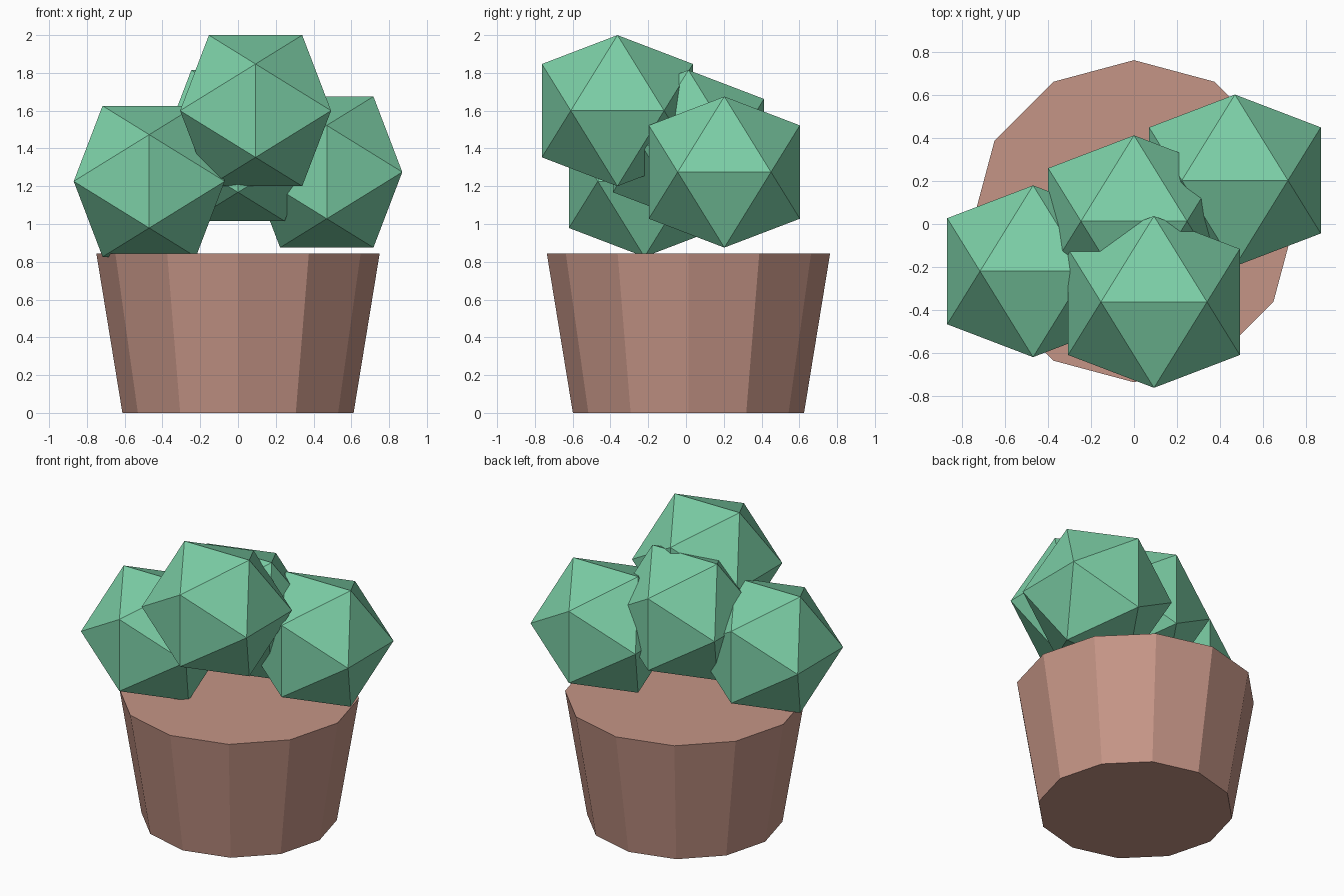
import bpy, bmesh
from mathutils import Matrix, Vector

if "Cube" in bpy.data.objects:
    bpy.data.objects.remove(bpy.data.objects["Cube"])


def material(name, color):
    mat = bpy.data.materials.new(name)
    mat.diffuse_color = (*color, 1)
    mat.use_nodes = True
    mat.node_tree.nodes["Principled BSDF"].inputs["Base Color"].default_value = mat.diffuse_color
    return mat


def add_object(name, bm, loc, mat):
    bmesh.ops.recalc_face_normals(bm, faces=bm.faces)
    mesh = bpy.data.meshes.new(name)
    bm.to_mesh(mesh)
    bm.free()
    mesh.materials.append(mat)
    obj = bpy.data.objects.new(name, mesh)
    obj.location = loc
    bpy.context.collection.objects.link(obj)
    return obj


def leaf_ball(name, loc, radius, mat):
    # icosahedron with its edges lined up with the axes
    long = radius * 0.8507
    short = radius * 0.5257
    bm = bmesh.new()
    for s in (-short, short):
        for l in (-long, long):
            for co in ((s, 0, l), (l, s, 0), (0, l, s)):
                bm.verts.new(Vector(co))
    bmesh.ops.convex_hull(bm, input=bm.verts)
    add_object(name, bm, loc, mat)


terracotta = material("terracotta", (0.56, 0.30, 0.24))
green = material("leaf_green", (0.20, 0.62, 0.38))

# Tapered twelve-sided pot
POT_HEIGHT = 0.845
CENTRE_Y = 0.013
bm = bmesh.new()
bmesh.ops.create_cone(bm, cap_ends=True, segments=12, radius1=0.612, radius2=0.75,
                      depth=POT_HEIGHT, matrix=Matrix.Translation((0, 0, POT_HEIGHT / 2)))
add_object("pot", bm, (0, CENTRE_Y, 0), terracotta)

# Four overlapping clumps of foliage
clumps = {
    "foliage_middle": (0, CENTRE_Y, 1.415),
    "foliage_left": (-0.47, -0.22, 1.226),
    "foliage_right": (0.47, 0.203, 1.275),
    "foliage_top": (0.093, -0.363, 1.6),
}
for name, loc in clumps.items():
    leaf_ball(name, loc, 0.47, green)
